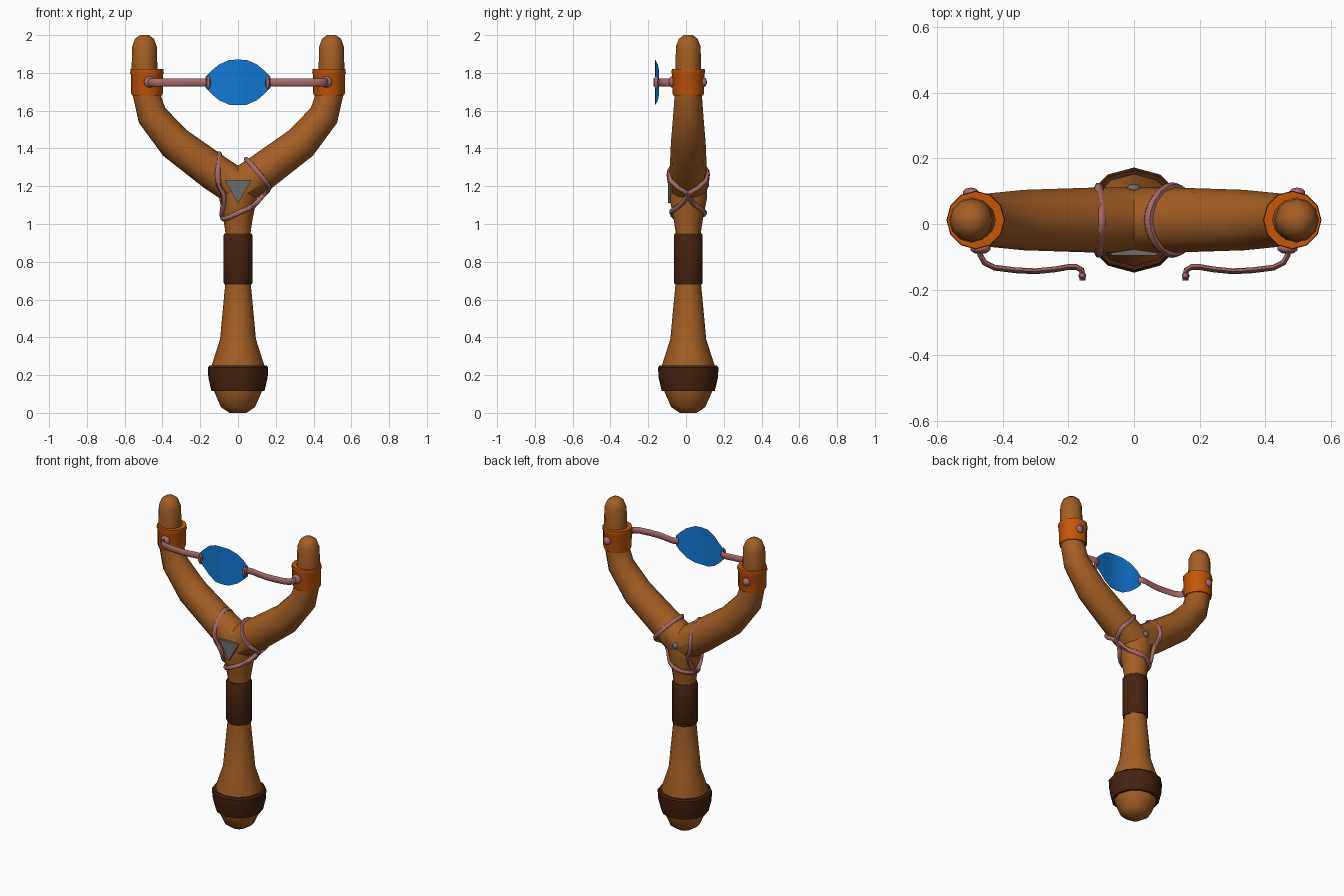
import bpy, bmesh, math
from mathutils import Vector
from mathutils.bvhtree import BVHTree

if "Cube" in bpy.data.objects:
    bpy.data.objects.remove(bpy.data.objects["Cube"])

CY = 0.012  # depth centre of the wooden frame


def material(name, rgb):
    m = bpy.data.materials.new(name)
    lin = [((c / 255 + 0.055) / 1.055) ** 2.4 if c > 10 else c / 255 / 12.92 for c in rgb]
    m.diffuse_color = (*lin, 1)
    m.use_nodes = True
    m.node_tree.nodes["Principled BSDF"].inputs["Base Color"].default_value = m.diffuse_color
    return m


WOOD = material("warm_wood", (164, 94, 36))
DARK = material("dark_leather", (68, 35, 16))
ORANGE = material("orange_clamp", (196, 86, 10))
PINK = material("pink_cord", (170, 106, 106))
GREY = material("grey_metal", (108, 108, 108))
BLUE = material("blue_pouch", (18, 120, 212))


def finish(name, bm, mat, angle=40):
    bmesh.ops.recalc_face_normals(bm, faces=bm.faces[:])
    me = bpy.data.meshes.new(name)
    bm.to_mesh(me)
    bm.free()
    ob = bpy.data.objects.new(name, me)
    bpy.context.collection.objects.link(ob)
    me.materials.append(mat)
    smooth(ob, angle)
    return ob


def smooth(ob, angle=40):
    bpy.ops.object.select_all(action='DESELECT')
    bpy.context.view_layer.objects.active = ob
    ob.select_set(True)
    bpy.ops.object.shade_smooth_by_angle(angle=math.radians(angle))


def sweep(name, path, radii, mat, n=12, ref=(0, 1, 0), flat=1.0, angle=40):
    """Capped tube along path; flat scales the side away from ref."""
    bm, ref, rings = bmesh.new(), Vector(ref), []
    pts = [Vector(p) for p in path]
    for i, (p, r) in enumerate(zip(pts, radii)):
        t = (pts[min(i + 1, len(pts) - 1)] - pts[max(i - 1, 0)]).normalized()
        side = t.cross(ref).normalized()
        rings.append([bm.verts.new(p + r * (ref * math.cos(a) + side * flat * math.sin(a)))
                      for a in (2 * math.pi * k / n for k in range(n))])
    for a, b in zip(rings, rings[1:]):
        for k in range(n):
            bm.faces.new((a[k], a[(k + 1) % n], b[(k + 1) % n], b[k]))
    bm.faces.new(rings[0])
    bm.faces.new(rings[-1])
    return finish(name, bm, mat, angle)


def lathe(name, profile, mat, x=0, closed=False, n=12, angle=40):
    """Turned part from (radius, height) pairs; closed makes a ring."""
    bm = bmesh.new()
    rings = [[bm.verts.new((x + r * math.sin(a), CY + r * math.cos(a), z))
              for a in (2 * math.pi * k / n for k in range(n))] for r, z in profile]
    pairs = list(zip(rings, rings[1:])) + ([(rings[-1], rings[0])] if closed else [])
    for a, b in pairs:
        for k in range(n):
            bm.faces.new((a[k], a[(k + 1) % n], b[(k + 1) % n], b[k]))
    if not closed:
        bm.faces.new(rings[0])
        bm.faces.new(rings[-1])
    return finish(name, bm, mat, angle)


def knob(name, loc, scale, mat):
    bm = bmesh.new()
    bmesh.ops.create_uvsphere(bm, u_segments=10, v_segments=6, radius=1)
    for v in bm.verts:
        v.co = Vector(loc) + Vector([c * s for c, s in zip(v.co, scale)])
    return finish(name, bm, mat, 80)


# Wooden handle and two arms, joined into one frame
frame = lathe("wooden_frame", [(.045, 0), (.09, .03), (.125, .11), (.14, .18), (.14, .25), (.095, .39),
              (.068, .68), (.066, .95), (.078, 1.03), (.1, 1.14), (.097, 1.2), (.07, 1.24)], WOOD)
arm_path = [(0, 1.19, .099), (.12, 1.27, .099), (.335, 1.43, .092), (.455, 1.575, .08), (.492, 1.71, .07),
            (.495, 1.84, .068), (.495, 1.94, .065), (.495, 1.98, .05), (.495, 2.0, .024)]
for s in (1, -1):
    arm = sweep("arm", [(s * x, CY, z) for x, z, r in arm_path], [p[2] for p in arm_path], WOOD)
    mod = frame.modifiers.new("join", 'BOOLEAN')
    mod.operation, mod.solver, mod.object = 'UNION', 'EXACT', arm
    bpy.context.view_layer.objects.active = frame
    bpy.ops.object.modifier_apply(modifier="join")
    bpy.data.objects.remove(arm)
smooth(frame)

# Dark pommel band and grip sleeve
lathe("pommel_band", [(.12, .115), (.14, .115), (.157, .185), (.16, .24), (.152, .25), (.12, .25)],
      DARK, closed=True)
lathe("grip_sleeve", [(.06, .68), (.071, .68), (.076, .69), (.076, .94), (.071, .95), (.06, .95)],
      DARK, closed=True)

# Clamps, elastic bands and their knots on both sides
band = [(.472, -.05), (.468, -.095), (.455, -.118), (.425, -.133), (.36, -.141), (.3, -.144),
        (.24, -.138), (.2, -.131), (.175, -.131), (.16, -.14), (.157, -.155), (.157, -.172)]
for s, side in ((1, "right"), (-1, "left")):
    lathe("clamp_" + side, [(.06, 1.68), (.08, 1.68), (.084, 1.695), (.085, 1.79), (.089, 1.80),
          (.087, 1.82), (.06, 1.82)], ORANGE, x=s * .482, closed=True, angle=30)
    sweep("elastic_" + side, [(s * x, y, 1.75) for x, y in band], [.021] * 12, PINK, n=8,
          ref=(0, 0, 1), flat=.42, angle=60)
    knob("front_knot_" + side, (s * .468, -.074, 1.752), (.032, .018, .03), PINK)
    knob("back_knot_" + side, (s * .497, .095, 1.75), (.025, .016, .025), PINK)
    knob("pouch_knot_" + side, (s * .157, -.158, 1.75), (.012, .012, .036), PINK)

# Blue pouch: bent sheet with a rounded outline
half = [(.0, .12, -.165), (.045, .119, -.162), (.1, .095, -.149), (.142, .06, -.142), (.172, .03, -.142)]
cols = [(-x, h, y) for x, h, y in half[:0:-1]] + half
bm = bmesh.new()
rows = [[bm.verts.new((x, y, 1.75 + h * f)) for f in (-1, 0, 1)] for x, h, y in cols]
for a, b in zip(rows, rows[1:]):
    for k in range(2):
        bm.faces.new((a[k], b[k], b[k + 1], a[k + 1]))
bmesh.ops.solidify(bm, geom=bm.faces[:], thickness=.01)
finish("pouch", bm, BLUE, 35)

# Cord wrapped around the fork, pulled on to the wood
bm = bmesh.new()
bm.from_mesh(frame.data)
tree = BVHTree.FromBMesh(bm)
bm.free()
wrap = [(-.09, .01, 1.36), (-.1, -.1, 1.24), (-.095, -.09, 1.13), (-.1, .01, 1.05), (0, .1, 1.07),
        (.14, .02, 1.12), (.16, -.06, 1.18), (.11, -.1, 1.25), (.025, .01, 1.35), (.11, .12, 1.25),
        (.16, .08, 1.18), (.14, .0, 1.12), (0, -.1, 1.065), (-.1, .01, 1.04), (-.095, .11, 1.13),
        (-.1, .12, 1.24)]
W = [Vector(p) for p in wrap]
pts = []
for i in range(len(W)):
    a, b, c, d = (W[(i + k) % len(W)] for k in (-1, 0, 1, 2))
    for t in (0, .2, .4, .6, .8):
        p = .5 * (2 * b + (c - a) * t + (2 * a - 5 * b + 4 * c - d) * t * t + (3 * b - a - 3 * c + d) * t ** 3)
        p = p + (p - Vector((0, CY, 1.19))) * .1
        hit = tree.find_nearest(p)[0]
        pts.append(hit + (p - hit).normalized() * .006)
pts = [(pts[i - 1] + pts[i] * 2 + pts[(i + 1) % len(pts)]) / 4 for i in range(len(pts))]
cu = bpy.data.curves.new("fork_cord", 'CURVE')
cu.dimensions, cu.bevel_depth, cu.bevel_resolution = '3D', .014, 1
sp = cu.splines.new('POLY')
sp.points.add(len(pts) - 1)
for q, p in zip(sp.points, pts):
    q.co = (*p, 1)
sp.use_cyclic_u = True
cord = bpy.data.objects.new("fork_cord", cu)
bpy.context.collection.objects.link(cord)
cu.materials.append(PINK)
bpy.ops.object.select_all(action='DESELECT')
cord.select_set(True)
bpy.context.view_layer.objects.active = cord
bpy.ops.object.convert(target='MESH')
smooth(bpy.context.view_layer.objects.active, 60)

# Triangular plate in front, rivet behind
bm = bmesh.new()
tri = [[bm.verts.new((x, y, z)) for x, z in ((-.07, 1.232), (.07, 1.232), (0, 1.11))] for y in (-.096, -.05)]
bm.faces.new(tri[0])
bm.faces.new(tri[1])
for k in range(3):
    bm.faces.new((tri[0][k], tri[0][(k + 1) % 3], tri[1][(k + 1) % 3], tri[1][k]))
finish("front_plate", bm, GREY, 30)
knob("back_rivet", (0, .108, 1.21), (.021, .015, .021), GREY)
